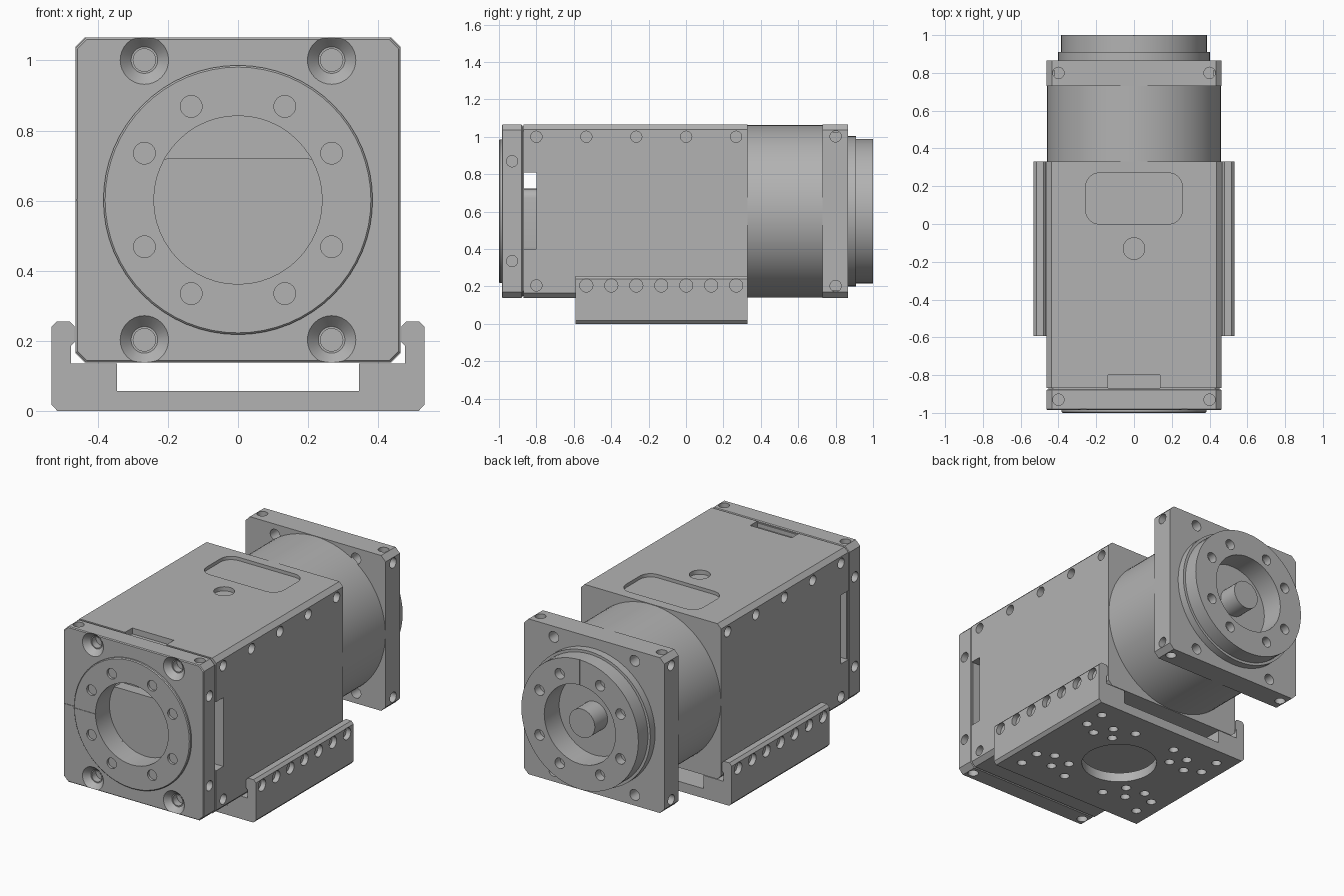
import bpy, bmesh, math
from mathutils import Vector, Matrix

if "Cube" in bpy.data.objects:
    bpy.data.objects.remove(bpy.data.objects["Cube"])

metal = bpy.data.materials.new("light_grey_metal")
metal.use_nodes = True
GREY = (0.45, 0.45, 0.45, 1)
metal.diffuse_color = GREY
metal.node_tree.nodes["Principled BSDF"].inputs["Base Color"].default_value = GREY

AXIS = 0.602      # height of the main axis
HALF = 0.463      # half width of the housing
MID = -0.13       # y centre of the base
PITCH = 0.267     # screw spacing
BOLTS = [(a * sx, AXIS + b * sz) for a, b in ((PITCH, PITCH / 2), (PITCH / 2, PITCH))
         for sx in (-1, 1) for sz in (-1, 1)]


def cyl(bm, start, direction, length, r1, r2=None, seg=24):
    """Cylinder or cone from start along direction."""
    d = Vector(direction)
    m = (Matrix.Translation(Vector(start) + d * length / 2)
         @ d.to_track_quat('Z', 'Y').to_matrix().to_4x4())
    bmesh.ops.create_cone(bm, cap_ends=True, segments=seg, radius1=r1,
                          radius2=r1 if r2 is None else r2, depth=length, matrix=m)


def box(bm, x, y, z, round_axis=None, radius=0.0):
    """Box from ranges, with optional rounding of the edges along one axis."""
    lo, hi = Vector((x[0], y[0], z[0])), Vector((x[1], y[1], z[1]))
    m = Matrix.Translation((lo + hi) / 2) @ Matrix.Diagonal((*(hi - lo), 1))
    verts = bmesh.ops.create_cube(bm, size=1, matrix=m)["verts"]
    if round_axis is not None:
        edges = {e for v in verts for e in v.link_edges
                 if abs((e.verts[0].co - e.verts[1].co).normalized()[round_axis]) > 0.9}
        bmesh.ops.bevel(bm, geom=list(edges), offset=radius, segments=6,
                        affect='EDGES', profile=0.5)


def prism(bm, points, y0, y1):
    """Extrude an x-z outline along y."""
    face = bm.faces.new([bm.verts.new((x, y0, z)) for x, z in points])
    out = bmesh.ops.extrude_face_region(bm, geom=[face])["geom"]
    bmesh.ops.translate(bm, vec=(0, y1 - y0, 0),
                        verts=[g for g in out if isinstance(g, bmesh.types.BMVert)])
    bmesh.ops.recalc_face_normals(bm, faces=bm.faces[:])


def chamfered_square(h, c):
    k = h - c
    return [(x, AXIS + z) for x, z in ((-k, -h), (k, -h), (h, -k), (h, k),
                                       (k, h), (-k, h), (-h, k), (-h, -k))]


def to_object(name, bm):
    mesh = bpy.data.meshes.new(name)
    bm.to_mesh(mesh)
    bm.free()
    mesh.materials.append(metal)
    obj = bpy.data.objects.new(name, mesh)
    bpy.context.collection.objects.link(obj)
    return obj


def finish(name, bm, cut=None, bevel=0.0):
    """Make the object, bevel it, cut the pockets and shade it."""
    obj = to_object(name, bm)
    bpy.ops.object.select_all(action='DESELECT')
    bpy.context.view_layer.objects.active = obj
    obj.select_set(True)
    if bevel:
        mod = obj.modifiers.new("edge", 'BEVEL')
        mod.width, mod.segments, mod.angle_limit = bevel, 1, math.radians(50)
        bpy.ops.object.modifier_apply(modifier="edge")
    if cut is not None:
        cutter = to_object(name + "_cutter", cut)
        cutter.hide_render = True
        mod = obj.modifiers.new("cut", 'BOOLEAN')
        mod.object, mod.solver, mod.use_self = cutter, 'EXACT', True
        bpy.ops.object.modifier_apply(modifier="cut")
        bpy.data.objects.remove(cutter)
    bpy.ops.object.shade_smooth_by_angle(angle=math.radians(30))
    return obj


def side_holes(cut, places, x=HALF, r=0.03, depth=0.05):
    for s in (-1, 1):
        for y, z in places:
            cyl(cut, (s * x + s * 0.01, y, z), (-s, 0, 0), depth, r)


# Main housing with cable slots, access recess and screw holes
bm, cut = bmesh.new(), bmesh.new()
prism(bm, chamfered_square(HALF, 0.025), -0.868, 0.33)
box(cut, (-0.6, 0.6), (-0.9, -0.80), (0.40, 0.81))
cyl(cut, (0, -0.9, AXIS), (0, 1, 0), 0.099, 0.245, seg=48)
box(cut, (-0.137, 0.137), (-0.9, -0.80), (1.03, 1.1))
box(cut, (-0.255, 0.255), (0, 0.27), (1.045, 1.1), 2, 0.07)
cyl(cut, (0, MID, 1.1), (0, 0, -1), 0.06, 0.057, seg=32)
side_holes(cut, [(-0.8 + i * PITCH, 1.0) for i in range(5)] + [(-0.8, 0.205)])
finish("main_housing", bm, cut)

# Block behind the front opening
bm = bmesh.new()
box(bm, (-0.24, 0.24), (-0.868, -0.79), (0.36, 0.722), 1, 0.05)
finish("inner_block", bm)

# Recessed seam between housing and front plate
bm, cut = bmesh.new(), bmesh.new()
prism(bm, chamfered_square(HALF - 0.01, 0.025), -0.876, -0.867)
cyl(cut, (0, -0.9, AXIS), (0, 1, 0), 0.1, 0.24, seg=48)
finish("seam_plate", bm, cut)

# Front plate with countersunk screws
bm, cut = bmesh.new(), bmesh.new()
prism(bm, chamfered_square(HALF, 0.03), -0.985, -0.875)
cyl(cut, (0, -1.1, AXIS), (0, 1, 0), 0.3, 0.24, seg=48)
for sx in (-1, 1):
    for z in (0.203, 1.001):
        cyl(cut, (sx * PITCH, -0.986, z), (0, 1, 0), 0.035, 0.07, 0.038, seg=32)
        cyl(cut, (sx * PITCH, -0.96, z), (0, 1, 0), 0.05, 0.032)
    for z, d in ((1.075, -1), (0.13, 1)):
        cyl(cut, (sx * 0.4, -0.93, z), (0, 0, d), 0.05, 0.03)
box(cut, (-0.5, -0.40), (-1, -0.982), (AXIS - 0.002, AXIS + 0.002))
side_holes(cut, [(-0.93, AXIS + s * PITCH) for s in (-1, 1)])
finish("front_plate", bm, cut, bevel=0.005)

# Raised front ring with bolt circle
bm, cut = bmesh.new(), bmesh.new()
cyl(bm, (0, -0.98, AXIS), (0, -1, 0), 0.02, 0.384, seg=64)
cyl(cut, (0, -1.1, AXIS), (0, 1, 0), 0.3, 0.24, seg=48)
for x, z in BOLTS:
    cyl(cut, (x, -1.01, z), (0, 1, 0), 0.028, 0.031)
box(cut, (-0.5, -0.2), (-1.1, -0.997), (AXIS - 0.002, AXIS + 0.002))
finish("front_ring", bm, cut, bevel=0.005)

# Round barrel between housing and rear flange
bm = bmesh.new()
cyl(bm, (0, 0.32, AXIS), (0, 1, 0), 0.42, HALF - 0.002, seg=96)
finish("barrel", bm)

# Square rear flange
bm, cut = bmesh.new(), bmesh.new()
prism(bm, chamfered_square(HALF, 0.03), 0.73, 0.865)
cyl(cut, (0, 0.86, AXIS), (0, 1, 0), 0.1, 0.235, seg=48)
for sx in (-1, 1):
    for sz in (-1, 1):
        cyl(cut, (sx * PITCH, 0.7, AXIS + sz * 0.4), (0, 1, 0), 0.2, 0.032)
        cyl(cut, (sx * 0.4, 0.8, AXIS + sz * (HALF + 0.01)), (0, 0, -sz), 0.05, 0.03)
side_holes(cut, [(0.8, AXIS + s * 0.4) for s in (-1, 1)])
finish("rear_flange", bm, cut)

# Stepped rear ring with bolt circle and bore
for name, r, y0, y1 in (("rear_step", 0.402, 0.86, 0.91), ("rear_ring", 0.386, 0.905, 1.0)):
    bm, cut = bmesh.new(), bmesh.new()
    cyl(bm, (0, y0, AXIS), (0, 1, 0), y1 - y0, r, seg=64)
    cyl(cut, (0, 0.8, AXIS), (0, 1, 0), 0.3, 0.235, seg=48)
    if name == "rear_ring":
        for x, z in BOLTS:
            cyl(cut, (x, 1.01, z), (0, -1, 0), 0.06, 0.031)
        box(cut, (-0.002, 0.002), (0.997, 1.1), (AXIS, AXIS + 0.5))
    finish(name, bm, cut)

# Shaft stub inside the rear bore
bm = bmesh.new()
cyl(bm, (0, 0.85, AXIS), (0, 1, 0), 0.13, 0.085, seg=32)
finish("shaft_stub", bm)

# Mounting base: channel profile with raised side lips
right = [(0.515, 0), (0.532, 0.018), (0.532, 0.24), (0.517, 0.256), (0.48, 0.256),
         (0.467, 0.243), (0.467, 0.195), (0.477, 0.185), (0.477, 0.136),
         (0.345, 0.136), (0.345, 0.057)]
bm, cut = bmesh.new(), bmesh.new()
prism(bm, right + [(-x, z) for x, z in reversed(right)], -0.592, 0.33)
cyl(cut, (0, MID, -0.1), (0, 0, 1), 0.3, 0.21, seg=48)
for sx in (-1, 1):
    for sy in (-1, 1):
        for x, y in ((0.21, 0.19), (0.27, 0.27), (0.14, 0.31),
                     (0.33, 0.17), (0.42, 0.22), (0.42, 0.35)):
            cyl(cut, (sx * x, MID + sy * y, -0.01), (0, 0, 1), 0.05, 0.027)
side_holes(cut, [(-0.533 + i * PITCH / 2, 0.205) for i in range(7)], 0.532, 0.035, 0.04)
finish("mounting_base", bm, cut)
